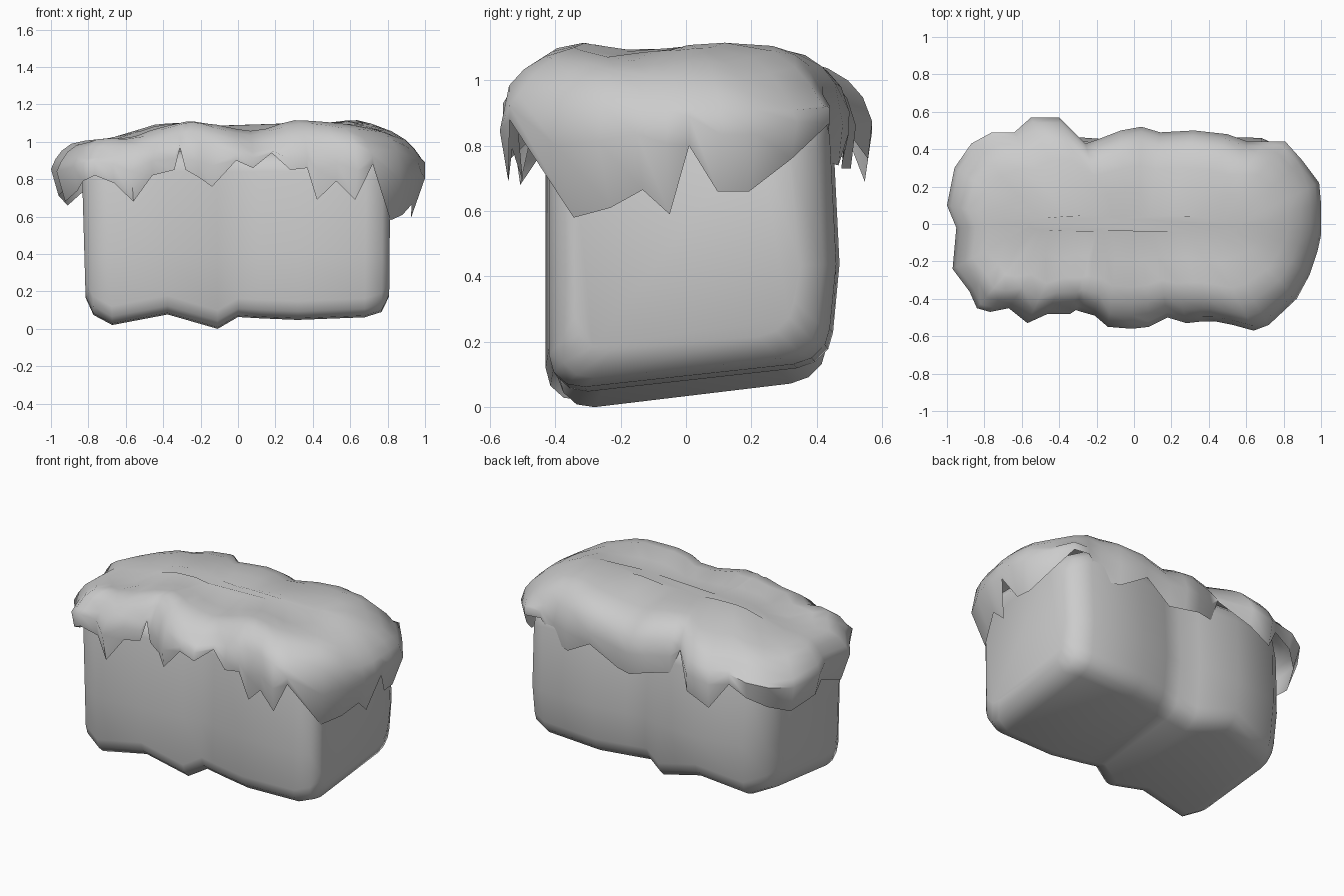
import bpy, bmesh
from math import sin, cos, pi

if "Cube" in bpy.data.objects:
    bpy.data.objects.remove(bpy.data.objects["Cube"])


def lerp_table(table, v):
    if v <= table[0][0]:
        return table[0][1]
    for (a, p), (b, q) in zip(table, table[1:]):
        if v <= b:
            return p + (q - p) * (v - a) / (b - a)
    return table[-1][1]


def loft(name, rings, angle, close_start, close_end):
    bm = bmesh.new()
    loops = [[bm.verts.new(p) for p in ring] for ring in rings]
    for a, b in zip(loops, loops[1:]):
        for i in range(len(a)):
            j = (i + 1) % len(a)
            bm.faces.new((a[i], a[j], b[j], b[i]))
    if close_start:
        bm.faces.new(loops[0])
    if close_end:
        bm.faces.new(loops[-1])
    bmesh.ops.recalc_face_normals(bm, faces=bm.faces[:])
    # open sheets must face upwards
    if sum(f.normal.z * f.calc_area() for f in bm.faces) < 0 and not close_end:
        bmesh.ops.reverse_faces(bm, faces=bm.faces[:])
    mesh = bpy.data.meshes.new(name)
    bm.to_mesh(mesh)
    bm.free()
    ob = bpy.data.objects.new(name, mesh)
    bpy.context.collection.objects.link(ob)
    bpy.ops.object.select_all(action='DESELECT')
    ob.select_set(True)
    bpy.context.view_layer.objects.active = ob
    bpy.ops.object.shade_smooth_by_angle(angle=angle)
    return ob


# Rock body: rounded sections along x (x, front y, back y, bottom z, top z)
stations = [(-.82, -.33, .22, .16, .84), (-.78, -.4, .31, .075, .9),
            (-.68, -.43, .4, .025, .94), (-.38, -.42, .45, .08, .95),
            (-.11, -.39, .43, 0, .95), (0, -.36, .39, .06, .95),
            (.12, -.38, .41, .055, .95), (.32, -.41, .45, .05, .95),
            (.68, -.42, .44, .065, .94), (.77, -.39, .4, .09, .9),
            (.81, -.34, .33, .17, .84)]
body = []
for x, y0, y1, z0, z1 in stations:
    ring = []
    r = .11
    corners = [(y1 - r, z1 - r, 0), (y0 + r, z1 - r, 1), (y0 + r, .4, 1), (y0 + r, z0 + r, 2),
               (y1 - r, z0 + r, 3), (y1 - r, .4, 4)]
    for cy, cz, k in corners:
        mid = cz == .4
        for s in range(1 if mid else 4):
            a = (k * pi / 2 + s * pi / 6) if not mid else (pi if k == 1 else 0)
            y, z = cy + r * cos(a), cz + r * sin(a)
            # sides swell a little at mid height and lean out at the left
            if mid and k == 4:
                y += .02
            flare = .035 if x < 0 else .012
            low = max(0, 1 - z / .7)
            ring.append((x * (1 + flare * (z - .35)), y,
                         z + low * .12 * (y + .28)))
    body.append(ring)
loft("rock_body", body, 1.0, True, True)

# Cap outline seen from above with the height of its ragged hem (x, y, z)
hem = [(-.84, -.45, .79), (-.77, -.47, .82), (-.67, -.45, .78), (-.57, -.53, .68),
       (-.46, -.48, .82), (-.34, -.48, .85), (-.31, -.46, .97), (-.28, -.47, .85),
       (-.21, -.49, .81), (-.14, -.55, .76), (-.01, -.56, .9), (.08, -.55, .86),
       (.18, -.5, .94), (.28, -.53, .85), (.37, -.52, .86), (.43, -.52, .69),
       (.53, -.54, .79), (.64, -.57, .69), (.72, -.54, .88), (.87, -.4, .58),
       (.94, -.27, .61), (.98, -.15, .665), (1, -.06, .59), (1, .01, .8),
       (1, .11, .66), (.99, .22, .66), (.9, .34, .76), (.81, .44, .87),
       (.7, .44, .88), (.61, .44, .75), (.5, .48, .74), (.32, .5, .84),
       (.14, .49, .73), (.04, .52, .73), (-.07, .5, .76), (-.2, .45, .78),
       (-.26, .43, .93), (-.4, .57, .76), (-.55, .57, .69), (-.64, .49, .84),
       (-.76, .49, .78), (-.87, .43, .72), (-.96, .3, .66), (-1, .1, .71),
       (-.95, -.02, .75), (-.97, -.24, .68), (-.88, -.36, .74)]
ridge = [(-.95, 1.0), (-.6, 1.04), (-.45, 1.08), (-.25, 1.11), (.1, 1.07),
         (.3, 1.11), (.63, 1.11), (.92, 1.03)]
across = [(-.45, -.02), (-.36, 0), (-.18, -.025), (.05, 0), (.2, -.01), (.4, -.03)]


def cap_ring(t, drop):
    ring = []
    for x, y, z in hem:
        sx = x * .55
        px, py = sx + (x - sx) * t, y * t
        top = lerp_table(ridge, px) + lerp_table(across, py)
        top += .012 * sin(11 * px + 6 * py)
        ring.append((px, py, max(top - drop, z + .02)))
    return ring


def hem_ring(f):
    ring = []
    for x, y, z in hem:
        tuck = f * (.25 + .4 * max(0, abs(x) - .6) / .4)
        t = 1 - tuck * max(0, .85 - z)
        sx = x * .55
        ring.append((sx + (x - sx) * t, y * t, z + (1 - f) * .6 * max(.02, .95 - z)))
    return ring


# Draped cap: open sheet from the crown down to the hem
cap = [cap_ring(.08, 0), cap_ring(.35, 0), cap_ring(.6, 0), cap_ring(.76, .015),
       cap_ring(.87, .05), cap_ring(.95, .1), hem_ring(0), hem_ring(1)]
loft("draped_cap", cap, 1.0, True, False)
